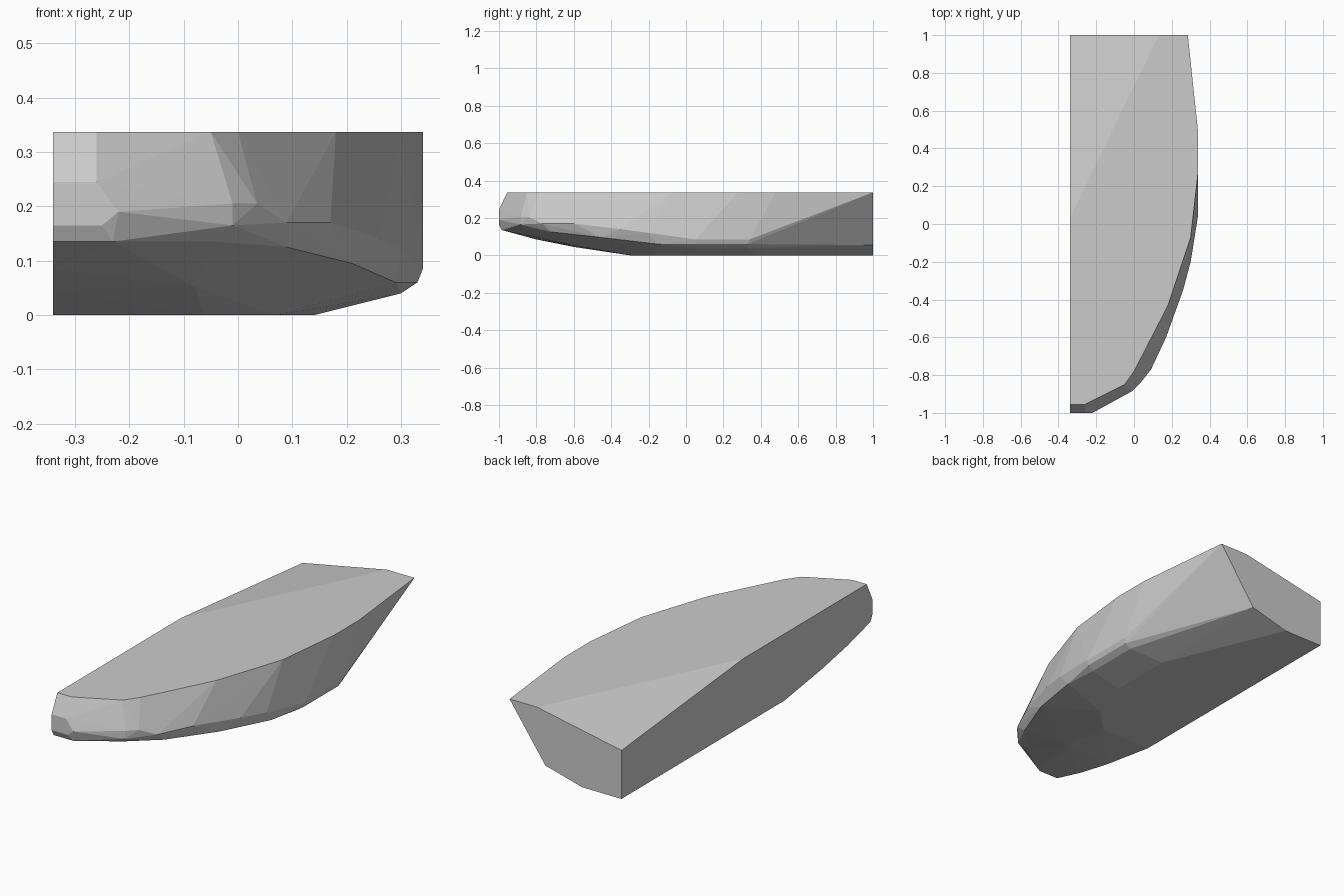
import bpy, bmesh

# Each ring is an outline running from the flat inner side round the bow
# flat deck
deck = [(x, y, .337) for x, y in [
    (-.34, .03), (-.34, -.955), (-.26, -.955), (-.05, -.85), (0, -.78),
    (.18, -.43), (.30, -.07), (.34, .28), (.34, .48)]]

# fullest line of the topsides
belly = [(-.34, -1, .245), (-.26, -1, .245), (-.34, -1, .165), (-.25, -1, .165),
         (-.22, -1, .19), (-.01, -.885, .165), (-.01, -.885, .205), (.035, -.84, .205),
         (.09, -.77, .17), (.17, -.6, .17), (.26, -.35, .14), (.30, -.2, .12),
         (.34, .05, .085), (.34, .34, .085)]

# chine, where topsides turn into the bottom
chine = [(-.34, -.985, .135), (-.23, -.985, .135), (-.04, -.86, .135),
         (.09, -.72, .125), (.21, -.45, .095), (.29, -.15, .06),
         (.33, .05, .06), (.33, .33, .06), (.30, .05, .04), (.30, .33, .04)]

# rising forefoot and flat bottom
bottom = [(-.34, -.8, .085), (-.34, -.6, .045), (-.08, -.6, .052)]
bottom += [(x, y, 0) for x, y in [
    (-.34, -.3), (-.06, -.3), (.07, -.17), (.14, .05), (.14, .38)]]

# flat transom, with the deck bevelled down to the inner corner
transom = [(x, 1, z) for x, z in [
    (-.34, 0), (-.12, 0), (.085, .055), (.285, .337), (.13, .337), (-.34, .245)]]

# skin the rings into one faceted convex half hull
bm = bmesh.new()
for p in deck + belly + chine + bottom + transom:
    bm.verts.new(p)
res = bmesh.ops.convex_hull(bm, input=bm.verts[:])
loose = [v for v in bm.verts if not v.link_faces]
bmesh.ops.delete(bm, geom=loose, context='VERTS')
bmesh.ops.dissolve_limit(bm, angle_limit=.01, verts=bm.verts[:], edges=bm.edges[:])
bmesh.ops.recalc_face_normals(bm, faces=bm.faces[:])

mesh = bpy.data.meshes.new("half_hull")
bm.to_mesh(mesh)
bm.free()
hull = bpy.data.objects.new("half_hull", mesh)
bpy.context.collection.objects.link(hull)
